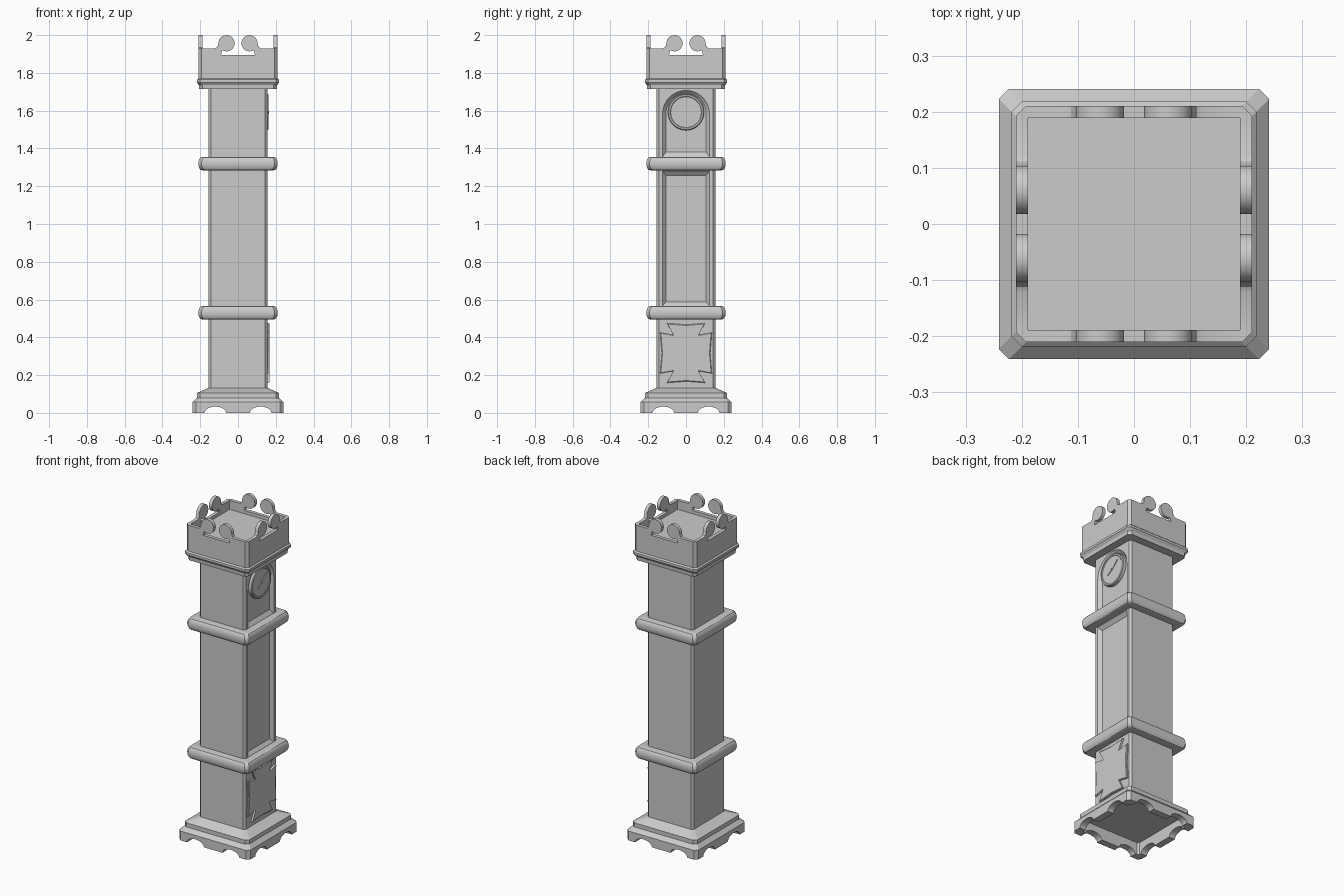
import bpy, bmesh
from math import sin, cos, pi, radians
from mathutils import Matrix, Vector

if "Cube" in bpy.data.objects:
    bpy.data.objects.remove(bpy.data.objects["Cube"])


def finish(name, bm, smooth=False):
    bmesh.ops.recalc_face_normals(bm, faces=bm.faces[:])
    me = bpy.data.meshes.new(name)
    bm.to_mesh(me)
    bm.free()
    ob = bpy.data.objects.new(name, me)
    bpy.context.collection.objects.link(ob)
    if smooth:
        bpy.ops.object.select_all(action='DESELECT')
        bpy.context.view_layer.objects.active = ob
        ob.select_set(True)
        bpy.ops.object.shade_smooth_by_angle(angle=radians(30))
    return ob


def loft(bm, rings):
    """Skin equal-length point rings and cap both ends."""
    vs = [[bm.verts.new(p) for p in r] for r in rings]
    n = len(vs[0])
    for a, b in zip(vs, vs[1:]):
        for i in range(n):
            j = (i + 1) % n
            bm.faces.new((a[i], a[j], b[j], b[i]))
    bm.faces.new(vs[0])
    bm.faces.new(vs[-1])


def square(h, z, c):
    """Square section with cut corners."""
    k = h - c
    return [(h, -k, z), (h, k, z), (k, h, z), (-k, h, z),
            (-h, k, z), (-h, -k, z), (-k, -h, z), (k, -h, z)]


def stack(name, profile, c, smooth=False):
    bm = bmesh.new()
    loft(bm, [square(h, z, c) for h, z in profile])
    return finish(name, bm, smooth)


def plate(name, layers, smooth=False):
    """Layers of (x, yz outline) skinned along x."""
    bm = bmesh.new()
    loft(bm, [[(x, y, z) for y, z in o] for x, o in layers])
    return finish(name, bm, smooth)


def cut(ob, cutter):
    m = ob.modifiers.new("cut", 'BOOLEAN')
    m.object, m.operation, m.solver = cutter, 'DIFFERENCE', 'EXACT'
    bpy.ops.object.select_all(action='DESELECT')
    bpy.context.view_layer.objects.active = ob
    ob.select_set(True)
    bpy.ops.object.modifier_apply(modifier=m.name)
    bpy.data.objects.remove(cutter)


def circle(y, z, ry, rz, n=32):
    return [(y + ry * cos(2 * pi * i / n), z + rz * sin(2 * pi * i / n)) for i in range(n)]


# stepped base, hollow below, with two arches through each side
base = stack("base", [(.241, 0), (.241, .057), (.218, .08), (.218, .105), (.15, .135)], .018)
cut(base, stack("hollow", [(.2, -.05), (.2, .075)], .01))
for turn in (0, pi / 2):
    for s in (-1, 1):
        arch = plate("arch", [(-.4, circle(s * .12, 0, .057, .033)), (.4, circle(s * .12, 0, .057, .033))])
        arch.data.transform(Matrix.Rotation(turn, 4, 'Z'))
        cut(base, arch)

# case with two recessed panels on its dial side
case = stack("case", [(.156, .12), (.156, 1.73)], .012)


def rect(w, z0, z1):
    return [(-w, z0), (w, z0), (w, z1), (-w, z1)]


def arched(w, z0, zc):
    return [(-w, z0), (w, z0)] + [(w * cos(pi * i / 24), zc + w * sin(pi * i / 24)) for i in range(25)]


cut(case, plate("door_cut", [(.138, rect(.107, .587, 1.258)), (.158, rect(.126, .564, 1.282))]))
cut(case, plate("arch_cut", [(.138, arched(.107, 1.38, 1.583)), (.158, arched(.126, 1.352, 1.583))]))

# rounded bands around the case
for name, z in (("lower_band", .53), ("upper_band", 1.32)):
    prof = [(.14, z - .036), (.185, z - .036)]
    for i in range(9):
        a = -pi / 2 + pi * i / 8
        prof.append((.187 + .023 * cos(a) ** .8 if abs(cos(a)) > 1e-6 else .187, z + .036 * sin(a)))
    prof += [(.14, z + .036)]
    stack(name, prof, .017, True)

# cornice and crown floor
stack("cornice", [(.15, 1.714), (.205, 1.714), (.207, 1.735), (.218, 1.75), (.218, 1.764),
                  (.209, 1.772), (.2, 1.772), (.2, 1.875)], .018)

# crown: four scrolled boards joined by corner posts


def crown_outline(w):
    half = [(.09, 1.895), (.087, 1.907)]
    for i in range(25):
        a = radians(-60 - 300 * i / 24)
        half.append((.061 + .043 * cos(a), 1.957 + .043 * sin(a)))
    half += [(.106, 1.945), (.112, 1.935), (.122, 1.93), (w, 1.93), (w, 1.76)]
    return [(-y, z) for y, z in reversed(half)] + half


bm = bmesh.new()
for k in range(4):
    rot = Matrix.Rotation(k * pi / 2, 3, 'Z')
    loft(bm, [[rot @ Vector((x, y, z)) for y, z in crown_outline(w)]
              for x, w in ((.189, .189), (.21, .193))])
    loft(bm, [[rot @ Vector((x, y, z)) for x, y in ((.21, .193), (.193, .21), (.189, .189))]
              for z in (1.76, 1.93)])
finish("crown", bm, True)

# dial with raised rim, and hands
plate("dial", [(.13, circle(0, 1.592, .096, .096, 48)), (.157, circle(0, 1.592, .096, .096, 48)),
               (.161, circle(0, 1.592, .092, .092, 48)), (.161, circle(0, 1.592, .084, .084, 48)),
               (.158, circle(0, 1.592, .081, .081, 48))], True)
for name, length, angle in (("minute_hand", .065, 40), ("hour_hand", .042, 215)):
    a = radians(angle)
    pts = []
    for u, v in ((-.012, 0), (0, -.005), (length, 0), (0, .005)):
        pts.append((u * cos(a) - v * sin(a), 1.592 + u * sin(a) + v * cos(a)))
    plate(name, [(.156, pts), (.162, pts)])
plate("hand_hub", [(.156, circle(0, 1.592, .006, .006, 12)), (.163, circle(0, 1.592, .006, .006, 12))])

# raised flared plaque on the lower case
side = [(0, .15), (.1, .158), (.067, .095), (.137, .108), (.128, 0),
        (.137, -.108), (.067, -.095), (.1, -.158), (0, -.15)]
full = side + [(-y, z) for y, z in reversed(side[1:-1])]


def plaque(s):
    return [(y * s, .317 + z * s) for y, z in full]


plate("plaque", [(.15, plaque(1)), (.163, plaque(1)), (.167, plaque(.97))])
